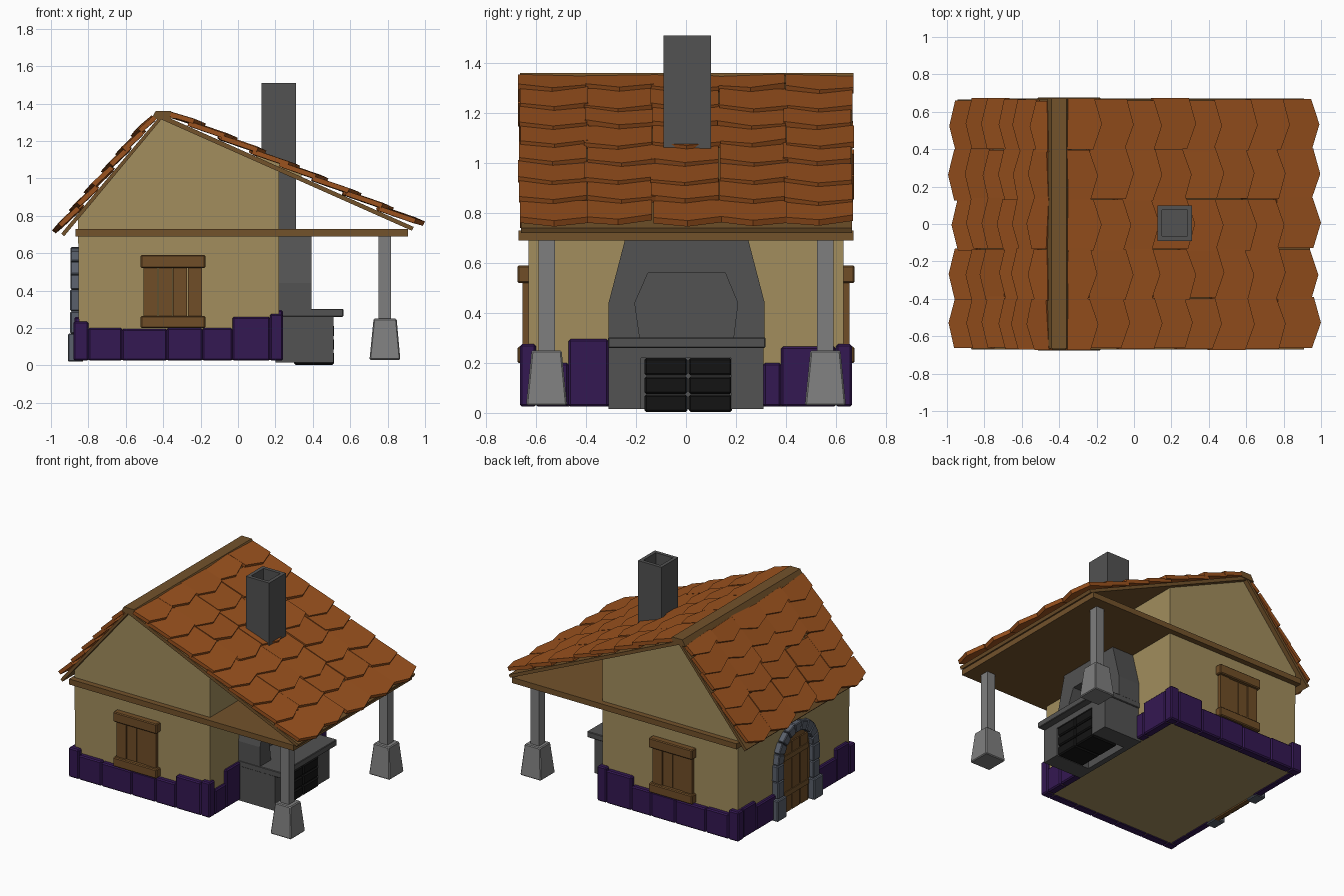
import bpy, bmesh, math, random
from mathutils import Vector

if "Cube" in bpy.data.objects:
    bpy.data.objects.remove(bpy.data.objects["Cube"])
random.seed(4)


def mat(name, r, g, b):
    m = bpy.data.materials.new(name)
    m.diffuse_color = (r, g, b, 1)
    m.use_nodes = True
    m.node_tree.nodes["Principled BSDF"].inputs["Base Color"].default_value = m.diffuse_color
    return m


PLASTER = mat("plaster", .36, .27, .11)
TILE = mat("clay", .33, .085, .013)
WOOD = mat("wood", .16, .075, .02)
BEAM = mat("beam_wood", .17, .085, .024)
PURPLE = mat("purple_stone", .034, .009, .085)
DARK = mat("oven_stone", .085, .085, .085)
GREY = mat("post_stone", .21, .21, .21)
BLUE = mat("arch_stone", .10, .115, .145)
BLACK = mat("charred", .007, .007, .007)


def finish(name, bm, m, bevel=0):
    bmesh.ops.recalc_face_normals(bm, faces=bm.faces)
    me = bpy.data.meshes.new(name)
    bm.to_mesh(me)
    bm.free()
    me.materials.append(m)
    ob = bpy.data.objects.new(name, me)
    bpy.context.collection.objects.link(ob)
    if bevel:
        b = ob.modifiers.new("bevel", 'BEVEL')
        b.width = bevel
        b.segments = 1
    return ob


def solid(bm, lower, upper):
    """Closed solid between two matching outlines."""
    a = [bm.verts.new(p) for p in lower]
    b = [bm.verts.new(p) for p in upper]
    bm.faces.new(a)
    bm.faces.new(b[::-1])
    for i in range(len(a)):
        j = (i + 1) % len(a)
        bm.faces.new((a[i], a[j], b[j], b[i]))


def rect(x0, x1, y0, y1, z):
    return [(x0, y0, z), (x1, y0, z), (x1, y1, z), (x0, y1, z)]


def boxes(name, items, m, bevel=0):
    bm = bmesh.new()
    for x0, x1, y0, y1, z0, z1 in items:
        solid(bm, rect(x0, x1, y0, y1, z0), rect(x0, x1, y0, y1, z1))
    return finish(name, bm, m, bevel)


def prism_y(name, pts, y0, y1, m):
    bm = bmesh.new()
    solid(bm, [(x, y0, z) for x, z in pts], [(x, y1, z) for x, z in pts])
    return finish(name, bm, m)


def prism_x(name, pts, x0, x1, m):
    bm = bmesh.new()
    solid(bm, [(x0, y, z) for y, z in pts], [(x1, y, z) for y, z in pts])
    return finish(name, bm, m)


# house body with asymmetric gables, and the flat ceiling slab over the porch
prism_y("house_walls", [(-.85, .03), (.22, .03), (.22, 1.05), (-.39, 1.325),
                        (-.43, 1.305), (-.855, .785)], -.63, .63, PLASTER)
boxes("ceiling_slab", [(-.87, .91, -.67, .67, .69, .73)], BEAM)

# roof deck, ridge beam
prism_y("roof_deck", [(-.93, .69), (-.41, 1.315), (.93, .72), (.94, .74),
                      (-.41, 1.342), (-.945, .705)], -.66, .665, BEAM)
prism_y("ridge_beam", [(-.465, 1.315), (-.44, 1.36), (-.36, 1.36), (-.335, 1.32)],
        -.665, .67, BEAM)


# pointed roof tiles laid in five columns
def tiles(name, top, end, rows):
    p, e = Vector((top[0], 0, top[1])), Vector((end[0], 0, end[1]))
    u = (e - p).normalized()
    n = Vector((-u.z, 0, u.x))
    if n.z < 0:
        n = -n
    step = (e - p).length / rows
    bm = bmesh.new()
    for r in range(rows):
        for c in range(5):
            tip = (r + 1) * step + random.uniform(-.018, .018)
            start = max(0, tip - step * 1.35)
            cy = (c - 2) * .265 + random.uniform(-.008, .008)
            skew, tilt = random.uniform(-.06, .06), random.uniform(-.03, .03)
            w = .136
            outline = [(start, -w), (tip - .045, -w), (tip, 0), (tip - .045, w), (start, w)]
            low, high = [], []
            for s, v in outline:
                k = (s - start) / (tip - start)
                q = p + u * (s + v * skew) + Vector((0, cy + v, 0))
                h = .004 + .022 * k + v * tilt
                low.append(q + n * h)
                high.append(q + n * (h + .026))
            solid(bm, low, high)
    return finish(name, bm, TILE)


tiles("roof_tiles_long_slope", (-.37, 1.325), (.965, .728), 8)
tiles("roof_tiles_short_slope", (-.44, 1.31), (-.945, .70), 6)

# chimney: four walls round a flue, with a collar at the roof
cx0, cx1, cy0, cy1, t = .125, .31, -.09, .10, .025
boxes("chimney", [(cx0, cx0 + t, cy0, cy1, .69, 1.51), (cx1 - t, cx1, cy0, cy1, .69, 1.51),
                  (cx0 + t, cx1 - t, cy0, cy0 + t, .69, 1.51),
                  (cx0 + t, cx1 - t, cy1 - t, cy1, .69, 1.51),
                  (cx0 + t, cx1 - t, cy0 + t, cy1 - t, .69, 1.42)], DARK)
prism_y("chimney_collar", [(.10, 1.10), (.34, 1.0), (.34, 1.038), (.10, 1.145)],
        -.105, .12, PLASTER)

# purple foundation blocks of uneven height
blocks = []
for s in (-1, 1):
    for x0, x1, h in [(-.88, -.80, .235), (-.80, -.62, .2), (-.62, -.38, .195),
                      (-.38, -.19, .2), (-.19, -.03, .2), (-.03, .17, .26), (.17, .24, .275)]:
        blocks.append((x0, x1, *sorted((s * .60, s * .665)), .025, h))
for y0, y1, h in [(-.60, -.47, .2), (-.47, -.31, .295), (.31, .38, .2), (.38, .60, .265)]:
    blocks.append((.18, .24, y0, y1, .025, h))
for y0, y1, h in [(-.60, -.46, .26), (-.46, -.23, .2), (.23, .45, .2), (.45, .60, .235)]:
    blocks.append((-.875, -.82, y0, y1, .025, h))
boxes("foundation_blocks", blocks, PURPLE, .008)

# shuttered windows on both gable sides
for s, side in ((-1, "front"), (1, "back")):
    def wall(d):
        return sorted((s * .62, s * d))
    boxes(side + "_window_planks",
          [(-.505 + i * .079, -.505 + i * .079 + .075, *wall(.648 + .006 * (i in (0, 3))), .25, .54)
           for i in range(4)], WOOD)
    boxes(side + "_window_rails", [(-.52, -.175, *wall(.675), .52, .59),
                                   (-.52, -.175, *wall(.675), .20, .265)], WOOD, .006)

# arched door of planks
R_IN, R_OUT, SPRING = .165, .235, .405
bm = bmesh.new()
arc = [(R_IN * math.cos(i * math.pi / 10), SPRING + R_IN * math.sin(i * math.pi / 10))
       for i in range(11)]
out = [(R_IN, .02)] + arc + [(-R_IN, .02)]
solid(bm, [(-.83, y, z) for y, z in out], [(-.862, y, z) for y, z in out])
finish("door", bm, WOOD)
boxes("door_planks", [(-.872, -.855, y, y + .085, .025, .51)
                      for y in (-.137, -.0425, .052)], WOOD)
boxes("door_straps", [(-.878, -.86, -.14, .14, z, z + .035) for z in (.14, .4)], BEAM)

# stone surround: wedge stones over two jambs
bm = bmesh.new()
N = 9
for i in range(N):
    a0, a1 = math.pi * (i + .03) / N, math.pi * (i + .97) / N
    r = R_OUT + random.uniform(-.006, .006)
    ring = [(R_IN, a0), (r, a0), (r, a1), (R_IN, a1)]
    yz = [(q * math.cos(a), SPRING + q * math.sin(a)) for q, a in ring]
    solid(bm, [(-.84, y, z) for y, z in yz], [(-.895, y, z) for y, z in yz])
finish("door_arch_stones", bm, BLUE, .005)
jambs = []
for s in (-1, 1):
    jambs.append((-.91, -.83, *sorted((s * .155, s * .26)), .02, .17))
    for z0, z1, w in [(.17, .29, .235), (.29, .405, .24)]:
        jambs.append((-.897, -.83, *sorted((s * .165, s * w)), z0, z1))
boxes("door_jamb_stones", jambs, BLUE, .006)

# porch posts on tapered footings
boxes("porch_posts", [(.752, .817, y - .033, y + .033, .24, .695) for y in (-.558, .558)], GREY)
bm = bmesh.new()
for y in (-.558, .558):
    solid(bm, rect(.703, .868, y - .082, y + .082, .03), rect(.725, .848, y - .06, y + .06, .25))
finish("post_footings", bm, GREY, .006)

# outdoor oven: base with fuel opening, counter, hood with recessed mouth
boxes("oven_base", [(.2, .51, -.31, -.18, .015, .265), (.2, .51, .18, .31, .015, .265),
                    (.2, .51, -.18, .18, .22, .265), (.2, .24, -.18, .18, .015, .22)], DARK)
boxes("oven_counter", [(.2, .563, -.312, .318, .26, .302)], DARK, .004)
hood = [(-.31, .3), (-.31, .44), (-.245, .69), (.25, .69), (.315, .44), (.315, .3)]
mouth = [(.19, .3), (.207, .44), (.157, .56), (-.152, .56), (-.205, .44), (-.185, .3)]
prism_x("oven_hood_back", hood, .2, .265, DARK)
prism_x("oven_hood", hood + mouth, .265, .392, DARK)
boxes("fuel_blocks", [(.30, .512, y, y + .173, .003 + k * .073, .073 + k * .073)
                      for y in (-.167, .011) for k in range(3)], BLACK, .008)
